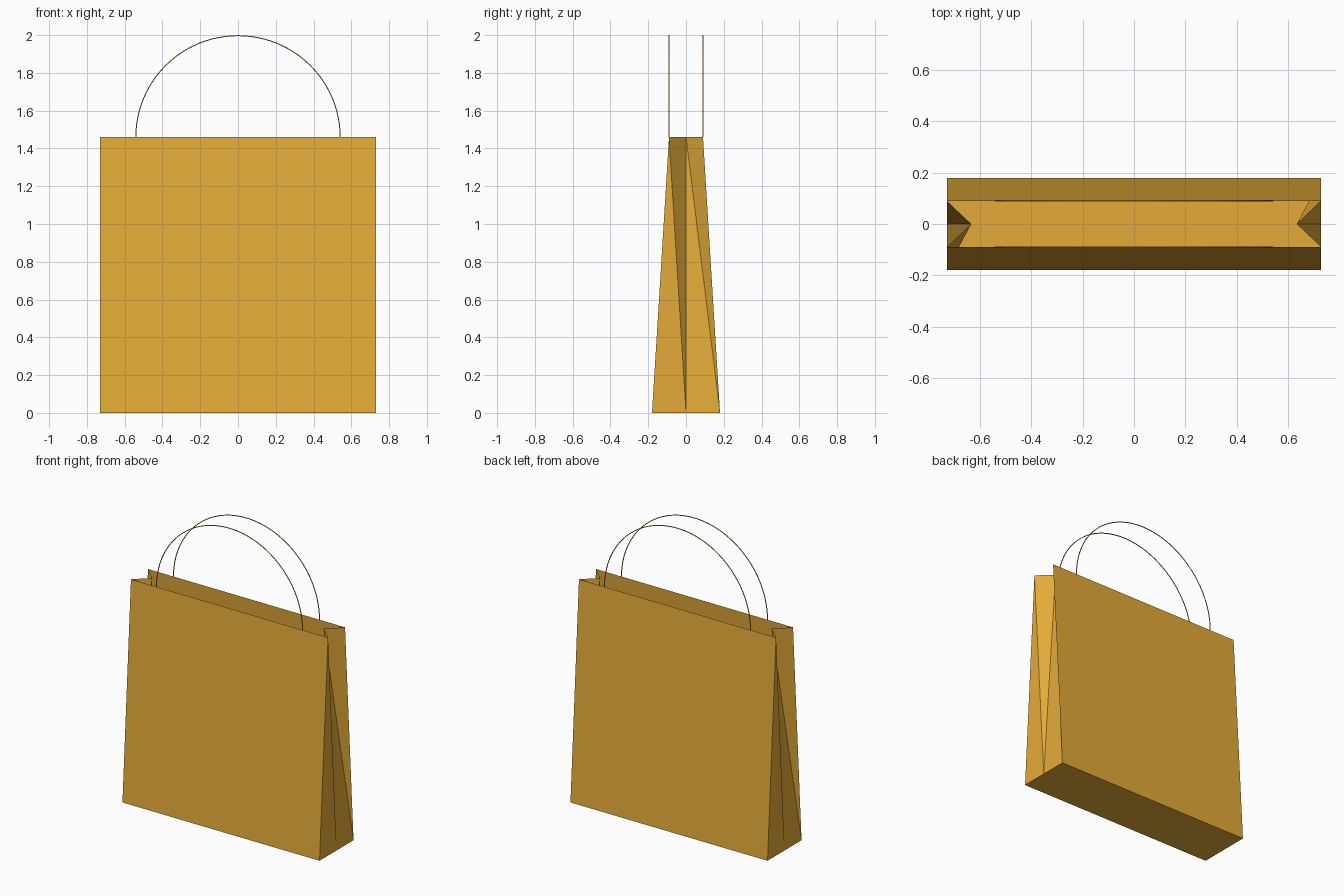
import bpy, bmesh
from math import sin, cos, pi

if "Cube" in bpy.data.objects:
    bpy.data.objects.remove(bpy.data.objects["Cube"])

W, H = 0.73, 1.46            # half width, body height
D0, D1 = 0.18, 0.09          # half depth at base and rim
FOLD = 0.635                 # x of the gusset crease at the rim
R, WIRE = 0.541, 0.003       # handle arc and cord radius

paper = bpy.data.materials.new("kraft_paper")
paper.diffuse_color = (0.78, 0.41, 0.04, 1)
paper.use_nodes = True
paper.node_tree.nodes["Principled BSDF"].inputs["Base Color"].default_value = paper.diffuse_color

# Paper body: open top, gusseted sides, half a turn of symmetry
bm = bmesh.new()
base = []
for s in (1, -1):
    def face(*pts):
        bm.faces.new([bm.verts.new((s * x, s * y, z)) for x, y, z in pts])
    low_f, low_m, low_b = (W, -D0, 0), (W, 0, 0), (W, D0, 0)
    top_f, top_m, top_b = (W, -D1, H), (FOLD, 0, H), (W, D1, H)
    # broad panel
    face((-W, -D0, 0), low_f, top_f, (-W, -D1, H))
    # gusset halves, creased along opposite diagonals
    face(low_f, low_m, top_f)
    face(low_m, top_m, top_f)
    face(low_m, low_b, top_m)
    face(low_b, top_b, top_m)
    base += [(s * x, s * y, z) for x, y, z in (low_f, low_m, low_b)]
# base panel
bm.faces.new([bm.verts.new(p) for p in base])
bmesh.ops.remove_doubles(bm, verts=bm.verts, dist=1e-4)
bmesh.ops.recalc_face_normals(bm, faces=bm.faces)
mesh = bpy.data.meshes.new("bag_body")
bm.to_mesh(mesh)
bm.free()
mesh.materials.append(paper)
bpy.context.collection.objects.link(bpy.data.objects.new("bag_body", mesh))


# Thin cord handles, one semicircle on each broad panel
def handle(name, y, n=48):
    cu = bpy.data.curves.new(name, "CURVE")
    cu.dimensions = "3D"
    cu.bevel_depth, cu.bevel_resolution = WIRE, 1
    cu.use_fill_caps = True
    sp = cu.splines.new("POLY")
    sp.points.add(n)
    for i, p in enumerate(sp.points):
        a = pi * i / n
        p.co = (R * cos(a), y, H + (2 - WIRE - H) * sin(a), 1)
    cu.materials.append(paper)
    ob = bpy.data.objects.new(name, cu)
    bpy.context.collection.objects.link(ob)
    bpy.ops.object.select_all(action="DESELECT")
    ob.select_set(True)
    bpy.context.view_layer.objects.active = ob
    bpy.ops.object.convert(target="MESH")
    bpy.ops.object.shade_smooth_by_angle()


handle("front_handle", -D1)
handle("back_handle", D1)
